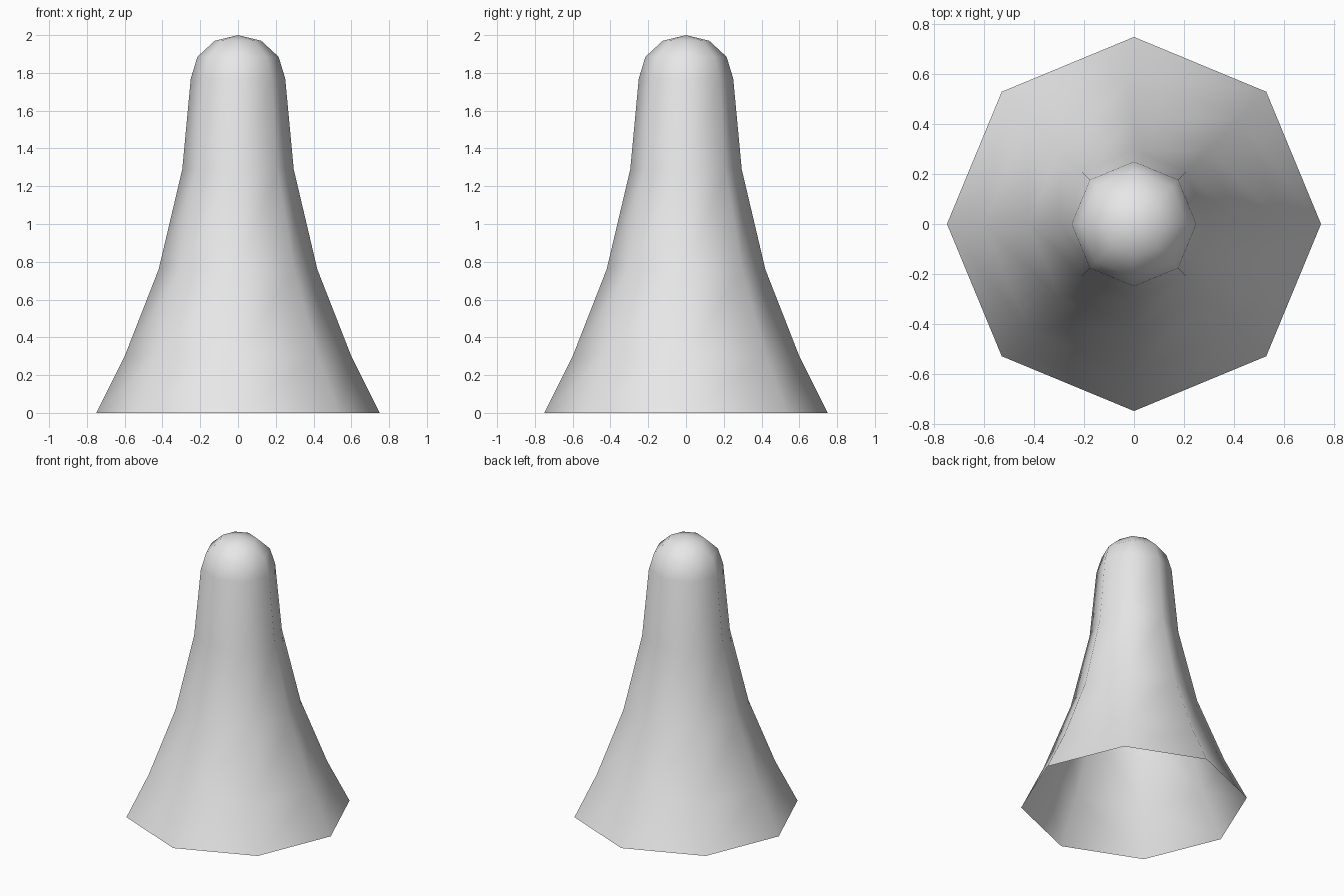
import bpy
import bmesh
import math

cube = bpy.data.objects.get("Cube")
if cube:
    bpy.data.objects.remove(cube, do_unlink=True)

SIDES = 8

# Plain grey surface
grey = bpy.data.materials.new("light grey")
grey.use_nodes = True
colour = (0.8, 0.8, 0.8, 1.0)
grey.diffuse_color = colour
grey.node_tree.nodes["Principled BSDF"].inputs["Base Color"].default_value = colour

# Flared shell profile from rim to dome, as (radius, height)
profile = [(0.75, 0), (0.6, 0.3), (0.42, 0.76), (0.295, 1.29),
           (0.25, 1.77), (0.215, 1.885), (0.123, 1.97)]
TOP = 2.0

bm = bmesh.new()
rings = []
for radius, height in profile:
    ring = []
    for i in range(SIDES):
        angle = math.tau * i / SIDES
        ring.append(bm.verts.new((radius * math.cos(angle), radius * math.sin(angle), height)))
    rings.append(ring)

# Walls, open at the bottom
for low, high in zip(rings, rings[1:]):
    for i in range(SIDES):
        j = (i + 1) % SIDES
        bm.faces.new((low[i], low[j], high[j], high[i]))

# Closed tip
tip = bm.verts.new((0, 0, TOP))
for i in range(SIDES):
    bm.faces.new((rings[-1][i], rings[-1][(i + 1) % SIDES], tip))

for face in bm.faces:
    face.smooth = True

mesh = bpy.data.meshes.new("flared_shell")
bm.to_mesh(mesh)
bm.free()
mesh.materials.append(grey)
shell = bpy.data.objects.new("flared_shell", mesh)
bpy.context.collection.objects.link(shell)
